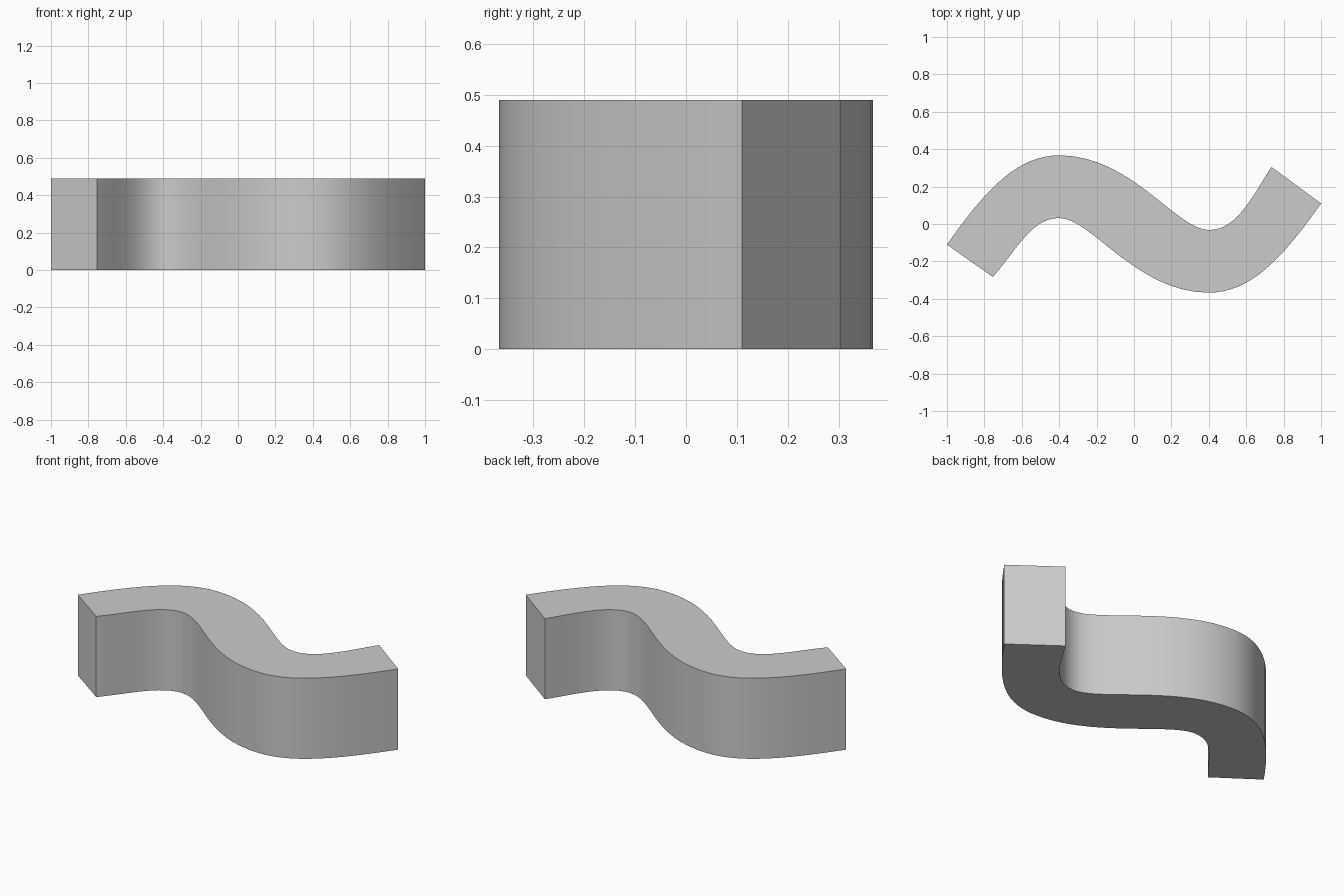
import bpy
import bmesh
from mathutils import Vector
from mathutils.geometry import interpolate_bezier

HEIGHT = 0.49
STEPS = 16

cube = bpy.data.objects.get("Cube")
if cube:
    bpy.data.objects.remove(cube, do_unlink=True)

grey = bpy.data.materials.new("plain grey")
grey.use_nodes = True
colour = (0.6, 0.6, 0.6, 1)
grey.diffuse_color = colour
grey.node_tree.nodes["Principled BSDF"].inputs["Base Color"].default_value = colour


def sample(segments):
    """Join Bezier segments into one run of points."""
    points = []
    for seg in segments:
        run = interpolate_bezier(*[Vector((x, y, 0)) for x, y in seg], STEPS + 1)
        points += run if not points else run[1:]
    return points


def turned(segments):
    """Half turn about the centre, kept in left-to-right order."""
    return [[(-x, -y) for x, y in reversed(seg)] for seg in reversed(segments)]


# Back edge of the wave: outer bend, crossing, inner bend
back = [
    [(-1, -0.11), (-0.79, 0.19), (-0.62, 0.367), (-0.4, 0.367)],
    [(-0.4, 0.367), (-0.013, 0.367), (0.227, -0.032), (0.4, -0.032)],
    [(0.4, -0.032), (0.55, -0.032), (0.63, 0.143), (0.735, 0.305)],
]
# Front edge is the same wave turned round, its left end cut slightly shorter
front = turned(back)
front[0][0] = (-0.755, -0.283)

# Strip of quads between the edges, extruded upward
bm = bmesh.new()
rows = [[bm.verts.new(p) for p in sample(edge)] for edge in (front, back)]
for i in range(len(rows[0]) - 1):
    bm.faces.new((rows[0][i], rows[0][i + 1], rows[1][i + 1], rows[1][i]))
extruded = bmesh.ops.extrude_face_region(bm, geom=bm.faces[:], use_keep_orig=True)
top = [g for g in extruded["geom"] if isinstance(g, bmesh.types.BMVert)]
bmesh.ops.translate(bm, verts=top, vec=(0, 0, HEIGHT))
bmesh.ops.recalc_face_normals(bm, faces=bm.faces[:])

mesh = bpy.data.meshes.new("wave_block")
bm.to_mesh(mesh)
bm.free()
mesh.materials.append(grey)
block = bpy.data.objects.new("wave_block", mesh)
bpy.context.collection.objects.link(block)

# Smooth curved walls with crisp rims and ends
bpy.ops.object.select_all(action="DESELECT")
block.select_set(True)
bpy.context.view_layer.objects.active = block
bpy.ops.object.shade_smooth_by_angle(angle=0.5)
